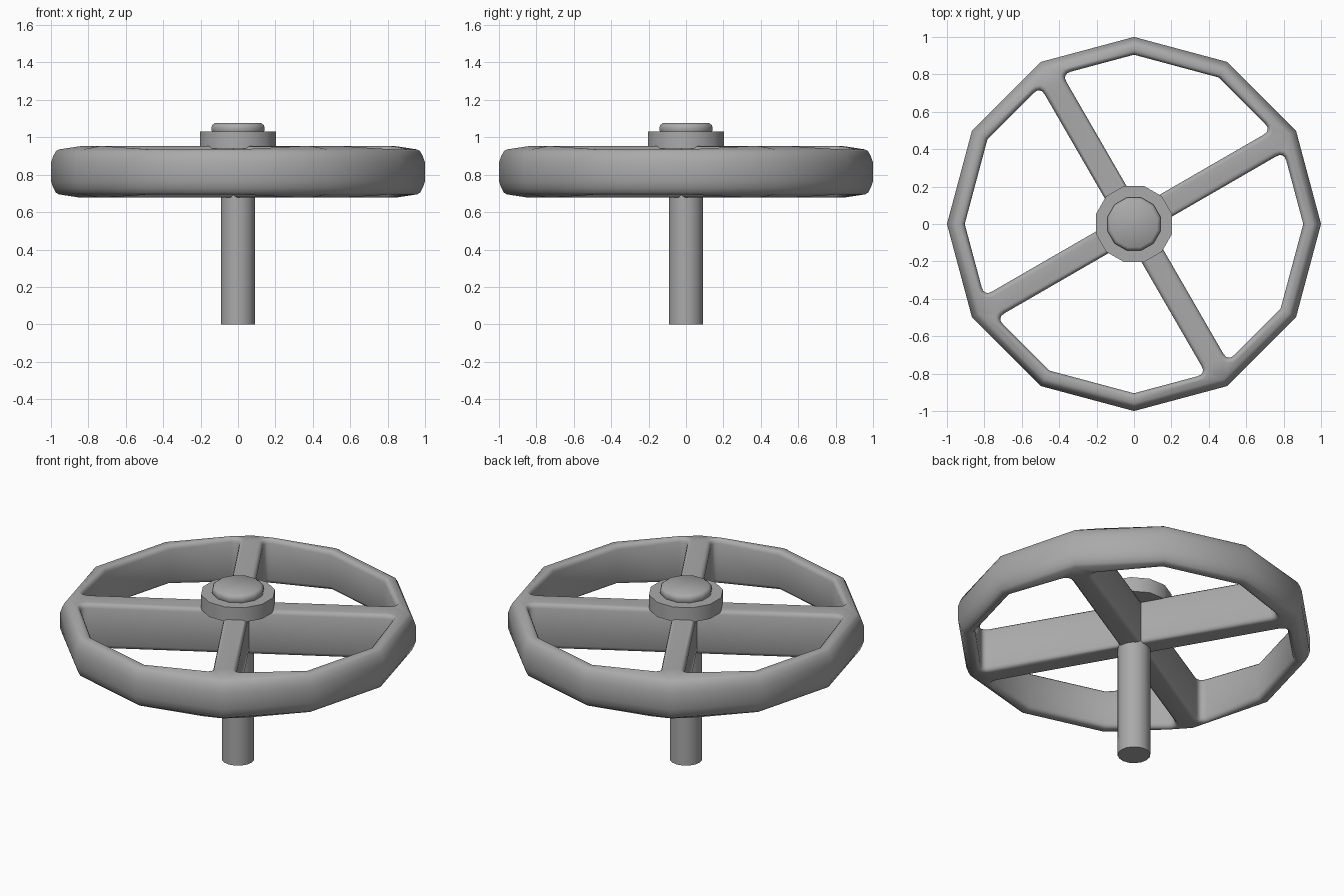
import bpy, bmesh
from math import cos, sin, pi, radians
from mathutils import Vector, Matrix

cube = bpy.data.objects.get("Cube")
if cube:
    bpy.data.objects.remove(cube)

grey = bpy.data.materials.new("cast_grey")
grey.use_nodes = True
COLOUR = (0.4, 0.4, 0.4, 1)
grey.diffuse_color = COLOUR
grey.node_tree.nodes["Principled BSDF"].inputs["Base Color"].default_value = COLOUR

MID = 0.815        # middle height of the wheel
SPOKE = 0.067      # half width of a spoke
INNER = 0.905      # inner corner radius of the rim
TURN = radians(30)


def finish(name, bm):
    bmesh.ops.recalc_face_normals(bm, faces=bm.faces[:])
    mesh = bpy.data.meshes.new(name)
    bm.to_mesh(mesh)
    bm.free()
    mesh.materials.append(grey)
    obj = bpy.data.objects.new(name, mesh)
    bpy.context.collection.objects.link(obj)
    bpy.ops.object.select_all(action='DESELECT')
    obj.select_set(True)
    bpy.context.view_layer.objects.active = obj
    bpy.ops.object.shade_smooth_by_angle(angle=radians(38))
    return obj


def polar(radius, angle):
    return Vector((radius * cos(angle), radius * sin(angle)))


def rounded(prev, corner, nxt, reach, steps=4):
    """Curve that replaces a sharp corner."""
    a = corner + (prev - corner).normalized() * reach
    b = corner + (nxt - corner).normalized() * reach
    ts = [i / steps for i in range(steps + 1)]
    return [a * (1 - t) ** 2 + corner * 2 * t * (1 - t) + b * t * t for t in ts]


def offset(points, dist):
    """Move a counter-clockwise outline outwards by dist."""
    result = []
    for i, p in enumerate(points):
        e1 = (p - points[i - 1]).normalized()
        e2 = (points[(i + 1) % len(points)] - p).normalized()
        n1, n2 = Vector((e1.y, -e1.x)), Vector((e2.y, -e2.x))
        result.append(p + (n1 + n2) * dist / (1 + n1.dot(n2)))
    return result


def bridge(bm, low, high):
    for i in range(len(low)):
        bm.faces.new((low[i - 1], low[i], high[i], high[i - 1]))


def lathe(name, profile, sides, start=0.0):
    bm = bmesh.new()
    rings = []
    for r, z in profile:
        ring = [polar(r, start + 2 * pi * i / sides) for i in range(sides)]
        rings.append([bm.verts.new((p.x, p.y, z)) for p in ring])
    for low, high in zip(rings, rings[1:]):
        bridge(bm, low, high)
    bm.faces.new(rings[0])
    bm.faces.new(rings[-1])
    return finish(name, bm)


# Outlines of the wheel: twelve-sided rim and four openings between the spokes
rim_outline = [polar(1, i * TURN) for i in range(12)]
reach_x = INNER - SPOKE * (1 - cos(TURN)) / sin(TURN)
inner = Vector((SPOKE, SPOKE))
end_a, end_b = Vector((reach_x, SPOKE)), Vector((SPOKE, reach_x))
mid_a, mid_b = polar(INNER, TURN), polar(INNER, 2 * TURN)
opening = [inner, *rounded(inner, end_a, mid_a, 0.05), mid_a, mid_b,
           *rounded(mid_b, end_b, inner, 0.05)]

# Edge rounding as (inset, height above the middle)
RIM_EDGE = [(0, 0.05), (0.012, 0.085), (0.025, 0.11), (0.04, 0.12)]
HOLE_EDGE = [(0, 0.095), (0.006, 0.109), (0.015, 0.118), (0.027, 0.12)]


def add_wall(bm, points, edge, inward):
    """Build one rounded wall and return the edges of its two cap loops."""
    levels = [(d, -h) for d, h in reversed(edge)] + edge
    rings = []
    for d, h in levels:
        ring = []
        for base, p in zip(points, offset(points, -d if inward else d)):
            # Spokes stand slightly taller than the rim
            near_spoke = not inward and min(abs(base.x), abs(base.y)) < 0.12
            lift = 0.018 if near_spoke else 0
            z = MID + h + (lift if h > 0 else -lift)
            ring.append(bm.verts.new((p.x, p.y, z)))
        rings.append(ring)
    for low, high in zip(rings, rings[1:]):
        bridge(bm, low, high)
    return [[bm.edges.get((r[i - 1], r[i])) for i in range(len(r))]
            for r in (rings[0], rings[-1])]


# Wheel: rim and spokes in one piece
bm = bmesh.new()
bottom, top = add_wall(bm, rim_outline, RIM_EDGE, True)
for k in range(4):
    rot = Matrix.Rotation(k * pi / 2, 2)
    low, high = add_wall(bm, [rot @ p for p in opening], HOLE_EDGE, False)
    bottom += low
    top += high
for loop in (bottom, top):
    bmesh.ops.triangle_fill(bm, edges=loop, use_beauty=True, normal=(0, 0, 1))
bmesh.ops.rotate(bm, verts=bm.verts[:], matrix=Matrix.Rotation(TURN, 3, 'Z'))
finish("wheel", bm)

# Shaft, hub plate and domed nut on the axis
lathe("shaft", [(0.092, 0), (0.092, 0.72)], 16)
lathe("hub", [(0.21, 0.94), (0.21, 1.03)], 12, radians(15))
lathe("nut", [(0.14, 1.02), (0.147, 1.037), (0.147, 1.053), (0.142, 1.066),
              (0.128, 1.076)], 12, radians(15))
